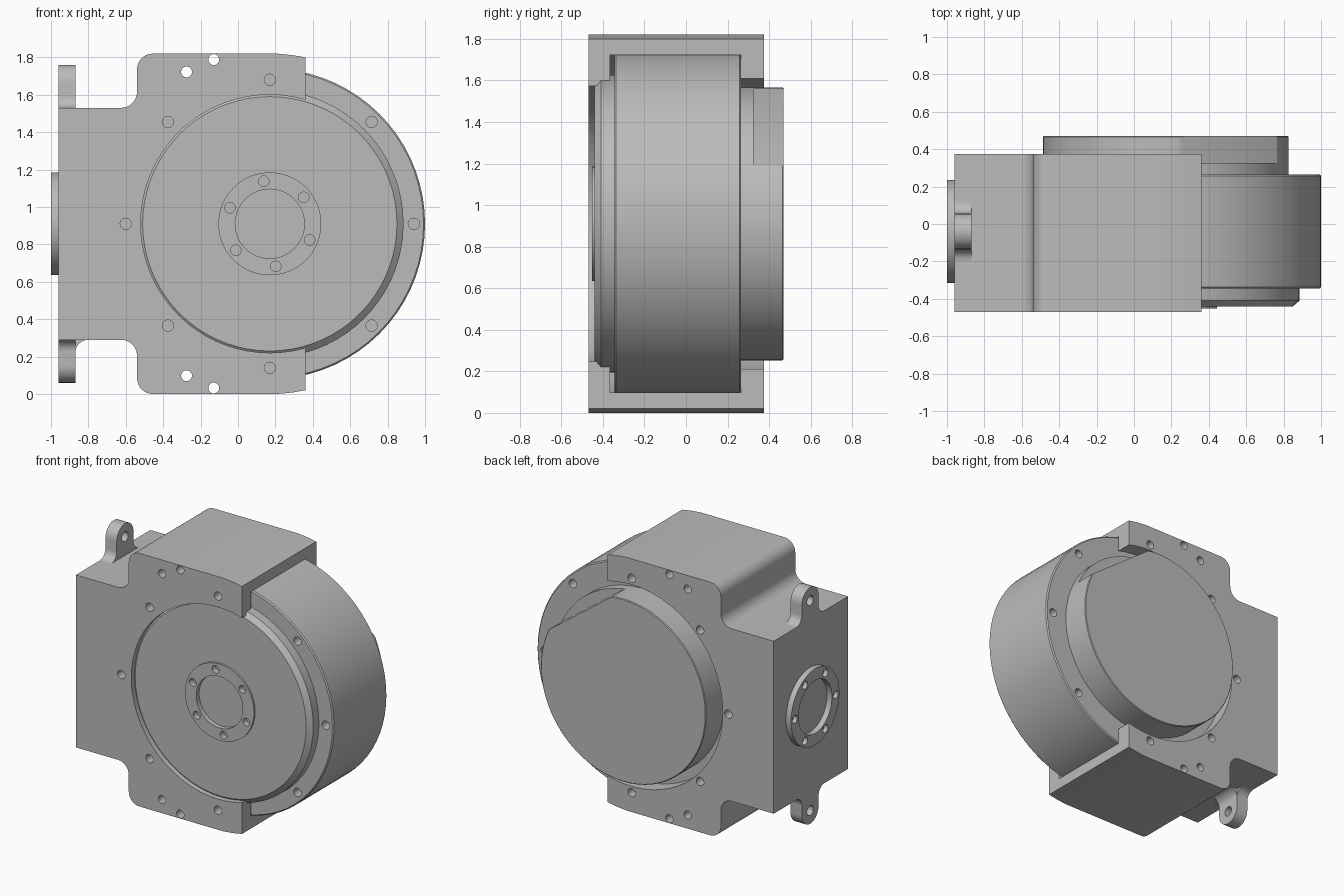
import bpy, bmesh
from math import sin, cos, pi, radians
from mathutils import Matrix, Vector

if "Cube" in bpy.data.objects:
    bpy.data.objects.remove(bpy.data.objects["Cube"], do_unlink=True)

grey = bpy.data.materials.new("machined_grey")
grey.use_nodes = True
GREY = (0.5, 0.5, 0.5, 1)
grey.diffuse_color = GREY
grey.node_tree.nodes["Principled BSDF"].inputs["Base Color"].default_value = GREY

CX, CZ = 0.17, 0.91                      # drum axis
AXIS = Matrix.Translation((CX, 0, CZ))
SIDE = Matrix.Translation((0, -0.04, CZ)) @ Matrix.Rotation(-pi / 2, 4, 'Z')
FLIP = Matrix.Translation((0, 0, 2 * CZ)) @ Matrix.Scale(-1, 4, (0, 0, 1))


def add_lathe(bm, profile, matrix, steps=72, closed=False):
    """Revolve (radius, depth) points about the local y axis."""
    rings = [[bm.verts.new(matrix @ Vector((r * cos(2 * pi * i / steps), y, r * sin(2 * pi * i / steps))))
              for r, y in profile] for i in range(steps)]
    n = len(profile)
    for i in range(steps):
        a, b = rings[i], rings[(i + 1) % steps]
        for j in range(n if closed else n - 1):
            k = (j + 1) % n
            bm.faces.new((a[j], a[k], b[k], b[j]))


def add_prism(bm, outline, y0, y1, matrix=Matrix()):
    """Extrude an (x, z) outline from y0 to y1."""
    front = [bm.verts.new(matrix @ Vector((x, y0, z))) for x, z in outline]
    back = [bm.verts.new(matrix @ Vector((x, y1, z))) for x, z in outline]
    bm.faces.new(front)
    bm.faces.new(back[::-1])
    for i in range(len(front)):
        j = (i + 1) % len(front)
        bm.faces.new((front[i], back[i], back[j], front[j]))


def add_hole(bm, x, z, r, y0, y1, matrix=Matrix()):
    add_prism(bm, arc(x, z, r, 0, 345, 23), y0, y1, matrix)


def arc(x, z, r, a0, a1, n=8):
    return [(x + r * cos(radians(a0 + (a1 - a0) * i / n)),
             z + r * sin(radians(a0 + (a1 - a0) * i / n))) for i in range(n + 1)]


def circle_of_holes(bm, radius, angles, r, y0, y1, matrix):
    for a in angles:
        add_hole(bm, radius * cos(radians(a)), radius * sin(radians(a)), r, y0, y1, matrix)


def make(name, bm):
    bmesh.ops.remove_doubles(bm, verts=bm.verts, dist=1e-5)
    bmesh.ops.recalc_face_normals(bm, faces=bm.faces)
    mesh = bpy.data.meshes.new(name)
    bm.to_mesh(mesh)
    bm.free()
    ob = bpy.data.objects.new(name, mesh)
    bpy.context.scene.collection.objects.link(ob)
    mesh.materials.append(grey)
    return ob


def cut(ob, bm):
    """Subtract the shapes in bm from ob and apply the result."""
    tool = make("cutter", bm)
    tool.hide_render = True
    mod = ob.modifiers.new("cut", 'BOOLEAN')
    mod.operation, mod.solver, mod.object = 'DIFFERENCE', 'EXACT', tool
    bpy.context.view_layer.update()
    graph = bpy.context.evaluated_depsgraph_get()
    mesh = bpy.data.meshes.new_from_object(ob.evaluated_get(graph))
    ob.modifiers.clear()
    ob.data = mesh
    bpy.data.objects.remove(tool, do_unlink=True)


parts = []

# Housing block: rounded shoulders, mirrored top to bottom
upper = [(0.36, 1.80), (0.29, 1.812), (0.21, 1.82)]
upper += arc(-0.455, 1.735, 0.085, 90, 180)
upper += arc(-0.625, 1.615, 0.085, 0, -90)
upper += [(-0.96, 1.53)]
bm = bmesh.new()
add_prism(bm, upper + [(x, 2 * CZ - z) for x, z in reversed(upper)], -0.47, 0.375)
housing = make("housing", bm)
parts.append(housing)

# Stepped bore for the drum
bm = bmesh.new()
add_lathe(bm, [(0, -0.6), (0.69, -0.6), (0.69, -0.365), (0.835, -0.365),
               (0.835, 0.265), (0.725, 0.265), (0.725, 0.6), (0, 0.6)], AXIS)
cut(housing, bm)

# Housing bolt holes and through holes
bm = bmesh.new()
for y0, y1 in ((-0.5, -0.40), (0.31, 0.4)):
    circle_of_holes(bm, 0.77, range(90, 271, 45), 0.03, y0, y1, AXIS)
for x, z in ((-0.275, 1.722), (-0.13, 1.788)):
    for m in (Matrix(), FLIP):
        add_hole(bm, x, z, 0.029, -0.6, 0.6, m)
cut(housing, bm)

# Drum with softened rims
bm = bmesh.new()
add_lathe(bm, [(0, -0.345), (0.822, -0.345), (0.83, -0.337),
               (0.83, 0.257), (0.822, 0.265), (0, 0.265)], AXIS)
drum = make("drum", bm)
parts.append(drum)
bm = bmesh.new()
for y0, y1 in ((-0.4, -0.28), (0.2, 0.3)):
    circle_of_holes(bm, 0.77, (-45, 0, 45), 0.03, y0, y1, AXIS)
cut(drum, bm)

# Front disc with bevelled rim, raised hub ring and recessed centre
bm = bmesh.new()
add_lathe(bm, [(0, -0.42), (0.185, -0.42), (0.185, -0.453), (0.275, -0.453), (0.275, -0.44),
               (0.68, -0.44), (0.715, -0.41), (0.715, -0.34), (0, -0.34)], AXIS)
disc = make("front_disc", bm)
parts.append(disc)
bm = bmesh.new()
circle_of_holes(bm, 0.23, range(38, 398, 60), 0.028, -0.5, -0.41, AXIS)
cut(disc, bm)

# Rear cap with one flat
bm = bmesh.new()
add_lathe(bm, [(0, 0.26), (0.657, 0.26), (0.657, 0.465), (0.652, 0.47), (0, 0.47)], AXIS)
cap = make("rear_cap", bm)
parts.append(cap)
a, b = Vector((0.26, 1.56)), Vector((0.762, 1.19))
along = (b - a).normalized() * 0.2
out = Vector((-along.y, along.x)) * 2
bm = bmesh.new()
add_prism(bm, [a - along, b + along, b + along + out, a - along + out], 0.325, 0.6)
cut(cap, bm)

# Side flange ring with six bolt holes
bm = bmesh.new()
add_lathe(bm, [(0.19, -0.95), (0.19, -1.0), (0.275, -1.0), (0.275, -0.95)], SIDE, 64, True)
flange = make("side_flange", bm)
parts.append(flange)
bm = bmesh.new()
circle_of_holes(bm, 0.232, range(0, 360, 60), 0.028, -1.1, -0.97, SIDE)
cut(flange, bm)

# Mounting lugs above and below the side face
half = arc(0.16, 0.685, 0.065, 270, 180) + arc(0, 0.755, 0.095, 0, 90)
outline = [(0.16, 0.6)] + half + [(-x, z) for x, z in reversed(half[:-1])] + [(-0.16, 0.6)]
for name, m in (("upper_lug", SIDE), ("lower_lug", FLIP @ SIDE)):
    bm = bmesh.new()
    add_prism(bm, outline, -0.96, -0.87, m)
    lug = make(name, bm)
    parts.append(lug)
    bm = bmesh.new()
    add_hole(bm, 0, 0.755, 0.035, -1.1, -0.7, m)
    cut(lug, bm)

# Fillet behind the lower lug
bm = bmesh.new()
add_prism(bm, [(-0.88, 0.30), (-0.88, 0.22)] + arc(-0.80, 0.22, 0.07, 180, 90) + [(-0.80, 0.30)],
          -0.135, 0.055)
parts.append(make("lower_lug_fillet", bm))

# Smooth curved faces, keep edges crisp
for ob in bpy.context.view_layer.objects:
    ob.select_set(ob in parts)
bpy.context.view_layer.objects.active = housing
bpy.ops.object.shade_smooth_by_angle(angle=radians(30))
